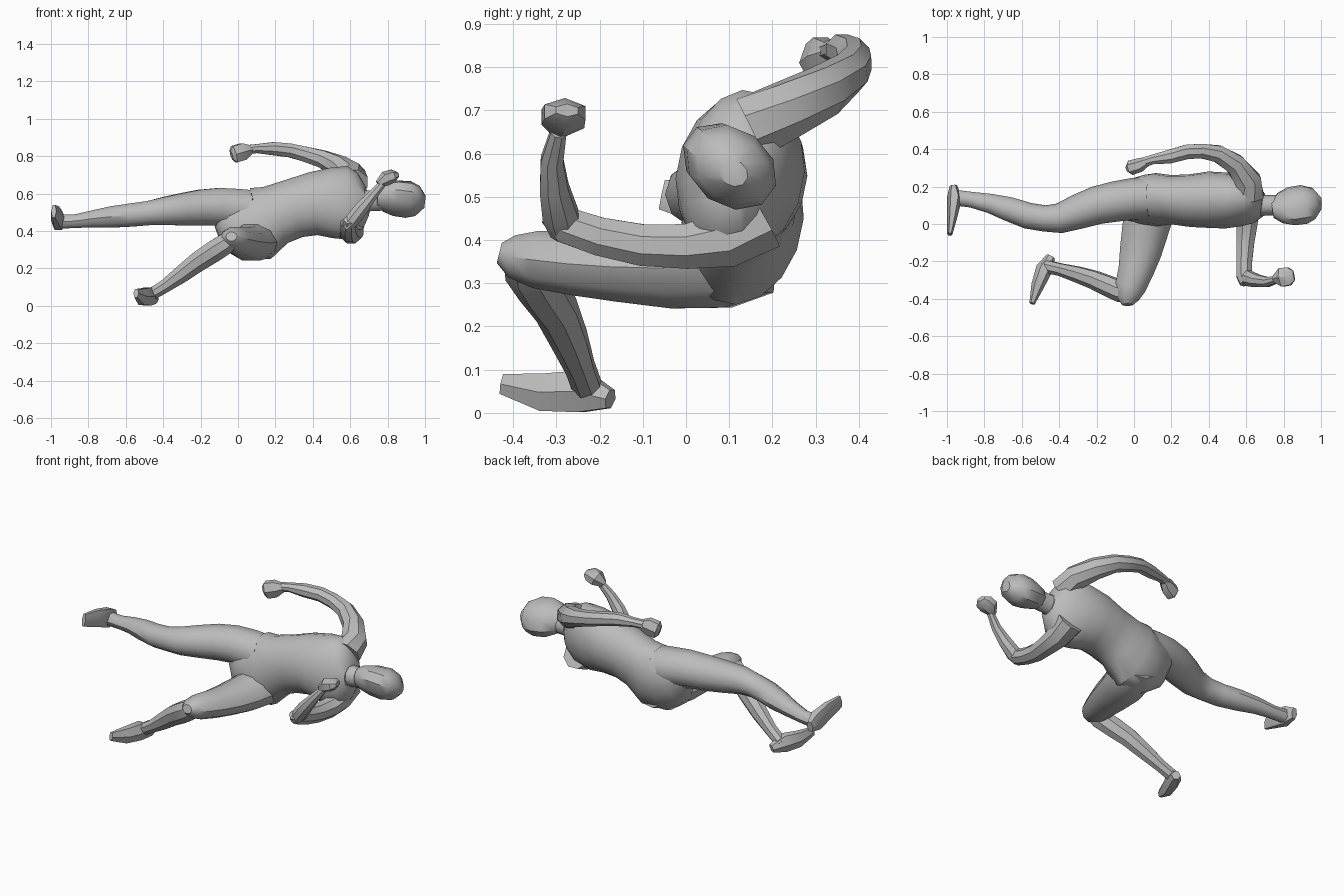
import bpy, bmesh, math
from mathutils import Vector

grey = bpy.data.materials.new("plain grey")
grey.diffuse_color = (0.5, 0.5, 0.5, 1)


def loft(name, rings, ref, sides=8):
    """Tube through rings (x, y, z, radius along ref, radius across ref)."""
    ref = Vector(ref).normalized()
    pts = [Vector(r[:3]) for r in rings]
    bm = bmesh.new()
    loops = []
    for i, r in enumerate(rings):
        tangent = (pts[min(i + 1, len(pts) - 1)] - pts[max(i - 1, 0)]).normalized()
        u = (ref - tangent * ref.dot(tangent)).normalized()
        v = tangent.cross(u)
        loops.append([bm.verts.new(pts[i] + u * r[3] * math.cos(a) + v * r[4] * math.sin(a))
                      for a in (math.tau * (k + 0.5) / sides for k in range(sides))])
    for a, b in zip(loops, loops[1:]):
        for k in range(sides):
            j = (k + 1) % sides
            bm.faces.new((a[k], a[j], b[j], b[k]))
    bm.faces.new(loops[0][::-1])
    bm.faces.new(loops[-1])
    bmesh.ops.recalc_face_normals(bm, faces=bm.faces)
    mesh = bpy.data.meshes.new(name)
    bm.to_mesh(mesh)
    bm.free()
    mesh.materials.append(grey)
    ob = bpy.data.objects.new(name, mesh)
    bpy.context.collection.objects.link(ob)
    bpy.ops.object.select_all(action='DESELECT')
    ob.select_set(True)
    bpy.context.view_layer.objects.active = ob
    bpy.ops.object.shade_smooth_by_angle(angle=math.radians(38))
    return ob


# Pelvis, waist, chest and shoulders
loft("torso", [
    (-0.08, 0.13, 0.50, 0.09, 0.08), (-0.02, 0.13, 0.465, 0.16, 0.11),
    (0.05, 0.13, 0.44, 0.195, 0.13), (0.12, 0.13, 0.44, 0.20, 0.14),
    (0.20, 0.13, 0.485, 0.165, 0.13), (0.30, 0.125, 0.52, 0.16, 0.14),
    (0.40, 0.13, 0.545, 0.17, 0.15), (0.50, 0.125, 0.55, 0.19, 0.148),
    (0.59, 0.115, 0.55, 0.20, 0.125), (0.65, 0.105, 0.555, 0.16, 0.10),
    (0.69, 0.10, 0.56, 0.08, 0.065)], (0, 0.2, 1), 16)

# Neck and head
loft("neck", [(0.62, 0.10, 0.555, 0.08, 0.08), (0.70, 0.10, 0.56, 0.058, 0.055),
              (0.80, 0.10, 0.565, 0.058, 0.055)], (0, 0, 1), 10)
loft("head", [
    (0.74, 0.08, 0.58, 0.05, 0.05), (0.78, 0.085, 0.58, 0.09, 0.07),
    (0.84, 0.095, 0.575, 0.115, 0.085), (0.91, 0.105, 0.568, 0.115, 0.09),
    (0.96, 0.11, 0.56, 0.092, 0.075), (1.0, 0.11, 0.555, 0.035, 0.03)], (0, 0.8, -0.6), 10)

# Arm swung back, raised above the body
loft("rear_arm", [
    (0.61, 0.15, 0.66, 0.08, 0.09), (0.61, 0.23, 0.70, 0.07, 0.075),
    (0.54, 0.32, 0.745, 0.062, 0.06), (0.45, 0.375, 0.785, 0.05, 0.05),
    (0.36, 0.39, 0.81, 0.044, 0.042), (0.28, 0.385, 0.83, 0.04, 0.042),
    (0.19, 0.36, 0.84, 0.038, 0.04), (0.10, 0.345, 0.84, 0.026, 0.028),
    (0.05, 0.33, 0.835, 0.026, 0.028)], (0, 0, 1))
loft("rear_hand", [
    (0.07, 0.335, 0.835, 0.025, 0.025), (0.03, 0.315, 0.825, 0.052, 0.038),
    (-0.02, 0.30, 0.81, 0.052, 0.04), (-0.035, 0.295, 0.805, 0.03, 0.02)], (0, 0, 1), 6)

# Arm reaching forward, bent at the elbow
loft("front_upper_arm", [
    (0.60, 0.18, 0.45, 0.08, 0.08), (0.605, 0.09, 0.40, 0.07, 0.07),
    (0.605, 0.0, 0.385, 0.056, 0.06), (0.595, -0.10, 0.388, 0.052, 0.052),
    (0.59, -0.20, 0.408, 0.048, 0.045), (0.59, -0.28, 0.435, 0.045, 0.045),
    (0.595, -0.32, 0.46, 0.025, 0.03)], (0, 0, 1))
loft("front_forearm", [
    (0.575, -0.285, 0.415, 0.03, 0.03), (0.61, -0.29, 0.455, 0.045, 0.042),
    (0.66, -0.305, 0.52, 0.036, 0.04), (0.715, -0.31, 0.585, 0.028, 0.03),
    (0.77, -0.295, 0.65, 0.02, 0.022)], (0, 1, 0))
loft("front_hand", [
    (0.75, -0.295, 0.65, 0.02, 0.02), (0.79, -0.285, 0.68, 0.058, 0.04),
    (0.83, -0.28, 0.695, 0.055, 0.035), (0.855, -0.275, 0.70, 0.03, 0.015)], (0, 1, 0), 6)

# Leg stretched out behind
loft("rear_leg", [
    (0.10, 0.14, 0.51, 0.11, 0.11), (0.0, 0.135, 0.52, 0.11, 0.112),
    (-0.10, 0.12, 0.53, 0.105, 0.108), (-0.20, 0.10, 0.525, 0.10, 0.102),
    (-0.30, 0.065, 0.515, 0.09, 0.093), (-0.40, 0.03, 0.505, 0.078, 0.08),
    (-0.48, 0.03, 0.495, 0.068, 0.07), (-0.57, 0.045, 0.485, 0.065, 0.07),
    (-0.67, 0.08, 0.475, 0.06, 0.065), (-0.77, 0.11, 0.465, 0.048, 0.052),
    (-0.87, 0.13, 0.452, 0.038, 0.042), (-0.95, 0.14, 0.45, 0.04, 0.042)], (0, 0, 1), 10)
loft("rear_foot", [
    (-0.965, 0.205, 0.445, 0.035, 0.02), (-0.96, 0.14, 0.455, 0.06, 0.04),
    (-0.972, 0.04, 0.485, 0.055, 0.028), (-0.985, -0.055, 0.505, 0.04, 0.014)], (0, 0, 1), 6)

# Leg driven forward, bent at the knee
loft("front_thigh", [
    (0.11, 0.17, 0.37, 0.10, 0.12), (0.09, 0.08, 0.345, 0.108, 0.13),
    (0.06, -0.03, 0.335, 0.098, 0.125), (0.035, -0.15, 0.338, 0.085, 0.112),
    (0.01, -0.25, 0.345, 0.077, 0.095), (-0.02, -0.34, 0.355, 0.07, 0.082),
    (-0.035, -0.40, 0.362, 0.052, 0.06), (-0.035, -0.432, 0.37, 0.025, 0.03)], (0, 0, 1), 10)
loft("front_shin", [
    (-0.0, -0.385, 0.38, 0.04, 0.04), (-0.06, -0.365, 0.335, 0.06, 0.06),
    (-0.13, -0.335, 0.29, 0.058, 0.062), (-0.21, -0.30, 0.238, 0.052, 0.058),
    (-0.30, -0.27, 0.17, 0.045, 0.05), (-0.39, -0.245, 0.105, 0.036, 0.038),
    (-0.48, -0.225, 0.05, 0.036, 0.035)], (0, 1, 0))
loft("front_foot", [
    (-0.445, -0.175, 0.032, 0.025, 0.025), (-0.48, -0.24, 0.05, 0.056, 0.045),
    (-0.515, -0.33, 0.048, 0.05, 0.035), (-0.545, -0.425, 0.067, 0.027, 0.015)], (0, 0, 1), 6)
